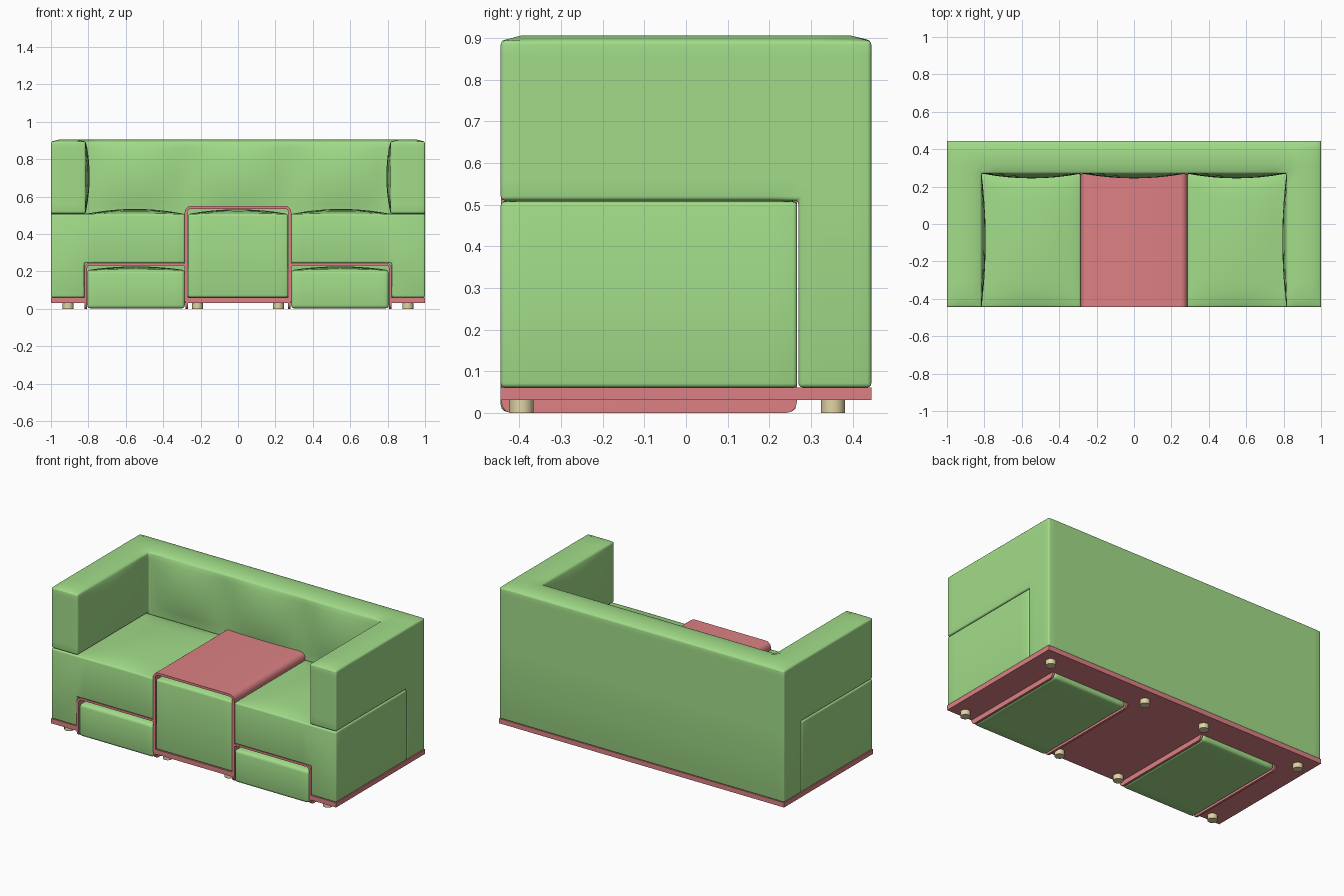
import bpy, bmesh, math

if "Cube" in bpy.data.objects:
    bpy.data.objects.remove(bpy.data.objects["Cube"])


def material(name, rgb):
    m = bpy.data.materials.new(name)
    m.diffuse_color = (*rgb, 1)
    m.use_nodes = True
    m.node_tree.nodes["Principled BSDF"].inputs["Base Color"].default_value = m.diffuse_color
    return m


GREEN = material("green_fabric", (0.36, 0.72, 0.25))
RED = material("red_panel", (0.72, 0.22, 0.23))
TAN = material("tan_feet", (0.75, 0.66, 0.38))


def span(a, b, n):
    return [a + (b - a) * i / n for i in range(n + 1)]


def bump(v, a, b):
    # parabola: 1 midway between a and b, 0 at the ends and outside
    t = (2 * v - a - b) / (b - a)
    return max(0.0, 1 - t * t)


def finish(name, bm, mat, mirror=False):
    bmesh.ops.recalc_face_normals(bm, faces=bm.faces)
    me = bpy.data.meshes.new(name)
    bm.to_mesh(me)
    bm.free()
    me.materials.append(mat)
    ob = bpy.data.objects.new(name, me)
    bpy.context.collection.objects.link(ob)
    if mirror:
        ob.modifiers.new("mirror", 'MIRROR').use_mirror_merge = False
    return ob


def block(name, xs, ys, zs, mat, solid=lambda x, y, z: True, warp=None, bevel=0.0, mirror=False):
    # outer skin of the solid cells of a grid, warped and then rounded
    bm = bmesh.new()
    axes, verts = (xs, ys, zs), {}

    def filled(c):
        if any(not 0 <= c[k] < len(axes[k]) - 1 for k in range(3)):
            return False
        return solid(*[(axes[k][c[k]] + axes[k][c[k] + 1]) / 2 for k in range(3)])

    def vert(i):
        if i not in verts:
            p = [axes[k][i[k]] for k in range(3)]
            verts[i] = bm.verts.new(warp(*p) if warp else p)
        return verts[i]

    for i in range(len(xs) - 1):
        for j in range(len(ys) - 1):
            for k in range(len(zs) - 1):
                c = (i, j, k)
                if not filled(c):
                    continue
                for a in range(3):
                    for side in (0, 1):
                        n = list(c)
                        n[a] += 2 * side - 1
                        if filled(n):
                            continue
                        loop = []
                        for u, w in ((0, 0), (1, 0), (1, 1), (0, 1)):
                            q = list(c)
                            q[a] += side
                            q[(a + 1) % 3] += u
                            q[(a + 2) % 3] += w
                            loop.append(vert(tuple(q)))
                        bm.faces.new(loop)
    bmesh.ops.recalc_face_normals(bm, faces=bm.faces)
    if bevel:
        edges = [e for e in bm.edges if e.calc_face_angle(0) > 0.9]
        bmesh.ops.bevel(bm, geom=edges, offset=bevel, offset_type='OFFSET', segments=3,
                        profile=0.5, affect='EDGES', clamp_overlap=True)
    return finish(name, bm, mat, mirror)


def arch(name, cx, half, top, bottom, thick, radius, y0, y1, round_ends=0.0, mirror=False):
    # inverted U panel with rounded shoulders, extruded along y
    def side(h, t, r):
        pts = [(cx - h, bottom)]
        for s, start in ((-1, 180), (1, 90)):
            for n in range(7):
                a = math.radians(start - 15 * n)
                pts.append((cx + s * (h - r) + r * math.cos(a), t - r + r * math.sin(a)))
        return pts + [(cx + h, bottom)]

    outer, inner = side(half, top, radius), side(half - thick, top - thick, radius - thick)
    bm = bmesh.new()
    rings = [[[bm.verts.new((x, y, z)) for x, z in pts] for pts in (outer, inner)] for y in (y0, y1)]
    (o0, i0), (o1, i1) = rings
    for n in range(len(outer) - 1):
        for a, b in ((o0, i0), (o1, i1), (o0, o1), (i0, i1)):
            bm.faces.new((a[n], a[n + 1], b[n + 1], b[n]))
    for n in (0, -1):
        bm.faces.new((o0[n], o1[n], i1[n], i0[n]))
    bmesh.ops.recalc_face_normals(bm, faces=bm.faces)
    if round_ends:
        edges = [e for e in bm.edges if all(abs(v.co.z - bottom) < 1e-5 for v in e.verts)
                 and abs(e.verts[0].co.y - e.verts[1].co.y) < 1e-5]
        bmesh.ops.bevel(bm, geom=edges, offset=round_ends, segments=4, profile=0.5, affect='EDGES')
    return finish(name, bm, RED, mirror)


F, B, S = -0.445, 0.445, 0.267     # front, back, rear end of the seats
ARM, BACK, TOP, SEAT = 0.815, 0.27, 0.906, 0.51

# back and arms: one U-shaped padded body
def body_warp(x, y, z):
    ax = abs(x)
    nx, ny, nz = x, y, z
    if abs(ax - ARM) < 1e-5 and y < BACK:
        nx -= math.copysign(0.022 * bump(y, F, BACK) * bump(z, SEAT, TOP), x)
    if abs(y - BACK) < 1e-5 and ax < ARM:
        b = bump(x, -0.28, 0.28) if ax <= 0.28 else bump(ax, 0.28, ARM)
        ny -= 0.026 * b * bump(z, SEAT, TOP)
    rim = (ax > 0.999 or y > B - 1e-5 or y < F + 1e-5
           or (abs(ax - ARM) < 1e-5 and y <= BACK + 1e-5) or (abs(y - BACK) < 1e-5 and ax <= ARM))
    if z == TOP and rim:
        nz -= 0.012
    return nx, ny, nz


block("back_and_arms",
      [-1, -0.95, -0.865] + span(-ARM, -0.28, 8) + span(-0.28, 0.28, 8)[1:-1]
      + span(0.28, ARM, 8) + [0.865, 0.95, 1],
      [F, -0.395] + span(-0.31, 0.2, 6) + [BACK, 0.32, 0.395, B],
      [0.061] + span(SEAT, TOP, 8), GREEN,
      lambda x, y, z: y > BACK or (abs(x) > ARM and z > SEAT), body_warp, 0.01)


# crowned cushions
def crown(a, b, y0, y1, top, h):
    def warp(x, y, z):
        return x, y, z + (h * bump(x, a, b) * bump(y, y0, y1) ** 0.5 if z == top else 0)
    return warp


block("side_seats", [-1] + span(-0.822, -0.285, 10), span(F, S, 10), [0.061, 0.245, 0.507], GREEN,
      lambda x, y, z: x < -0.822 or z > 0.245,
      crown(-0.815, -0.285, F, S, 0.507, 0.027), 0.01, True)
block("middle_seat", span(-0.268, 0.268, 10), span(F, S, 10), [0.061, 0.507], GREEN,
      warp=crown(-0.268, 0.268, F, S, 0.507, 0.025), bevel=0.012)
block("poufs", span(-0.806, -0.284, 10), span(F, 0.265, 10), [0.002, 0.207], GREEN,
      warp=crown(-0.806, -0.284, F, 0.265, 0.207, 0.02), bevel=0.018, mirror=True)

# red arched panels: table over the middle seat, shells around the poufs
arch("middle_table", 0, 0.285, 0.55, 0.04, 0.015, 0.035, -0.444, S)
arch("pouf_shells", -0.545, 0.277, 0.246, 0, 0.014, 0.032, -0.443, S - 0.001, 0.025, True)

# base plate with two slots for the poufs
block("base_plate", [-1, -0.822, -0.268, 0.268, 0.822, 1], [F, S, B], [0.031, 0.061], RED,
      lambda x, y, z: y > S or not 0.268 < abs(x) < 0.822)

# feet
for i, x in enumerate((-0.908, -0.216, 0.216, 0.908)):
    for label, y in (("front", -0.395), ("back", 0.353)):
        bm = bmesh.new()
        bmesh.ops.create_cone(bm, cap_ends=True, segments=24, radius1=0.029, radius2=0.029, depth=0.032)
        bmesh.ops.translate(bm, verts=bm.verts, vec=(x, y, 0.016))
        finish(f"{label}_foot_{i + 1}", bm, TAN)

# smooth shading with sharp corners kept
for ob in bpy.context.collection.objects:
    ob.select_set(True)
    bpy.context.view_layer.objects.active = ob
bpy.ops.object.shade_smooth_by_angle(angle=math.radians(40))
